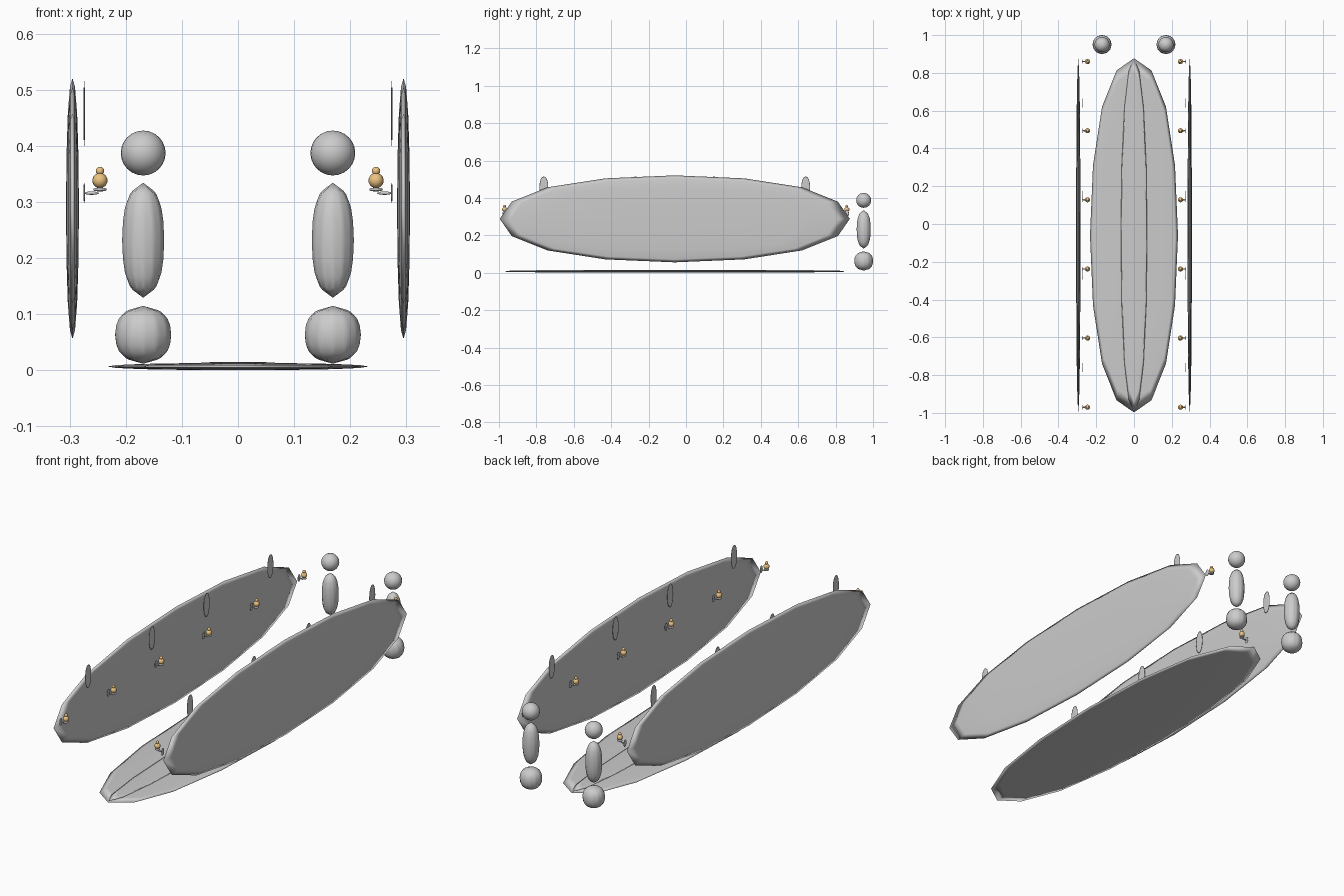
import bpy, math

if "Cube" in bpy.data.objects:
    bpy.data.objects.remove(bpy.data.objects["Cube"])

flame_mat = bpy.data.materials.new("flame_orange")
flame_mat.diffuse_color = (0.85, 0.55, 0.22, 1)
flame_mat.use_nodes = True
flame_mat.node_tree.nodes["Principled BSDF"].inputs["Base Color"].default_value = flame_mat.diffuse_color


def soften(name, size):
    """Subdivide the active primitive, then stretch it to an exact overall size."""
    ob = bpy.context.object
    ob.name = name
    sub = ob.modifiers.new("Subdivision", 'SUBSURF')
    sub.levels = sub.render_levels = 2
    bpy.ops.object.convert(target='MESH')
    ob = bpy.context.object
    cos = [v.co for v in ob.data.vertices]
    ob.scale = [size[k] / (max(c[k] for c in cos) - min(c[k] for c in cos)) for k in range(3)]
    bpy.ops.object.transform_apply(location=False, rotation=False, scale=True)
    bpy.ops.object.shade_smooth()


def soft_box(name, loc, size):
    bpy.ops.mesh.primitive_cube_add(size=1, location=loc)
    soften(name, size)


def soft_cylinder(name, loc, r, h, sides=12):
    bpy.ops.mesh.primitive_cylinder_add(vertices=sides, radius=0.5, depth=1, location=loc)
    soften(name, (2 * r, 2 * r, h))


def ball(name, loc, r, segs=24, rings=12, mat=None):
    bpy.ops.mesh.primitive_uv_sphere_add(segments=segs, ring_count=rings, radius=r, location=loc)
    ob = bpy.context.object
    ob.name = name
    if mat:
        ob.data.materials.append(mat)
    bpy.ops.object.shade_smooth()


MID = -0.06  # middle of the corridor along y

# Floor and carpet runner
soft_box("floor", (0, MID, 0.0065), (0.466, 1.875, 0.013))
soft_box("carpet", (0, MID, 0.0125), (0.14, 1.87, 0.0045))

for side, s in (("left", -1), ("right", 1)):
    # Wall
    soft_box(f"{side}_wall", (s * 0.295, MID, 0.288), (0.023, 1.872, 0.465))

    # Hanging banners
    for i, dy in enumerate((-0.70, -0.21, 0.21, 0.70)):
        soft_box(f"{side}_banner_{i}", (s * 0.274, MID + dy, 0.457), (0.003, 0.047, 0.116))

    # Wall torches
    for i in range(6):
        y = -0.97 + i * 0.366
        soft_box(f"{side}_torch_plate_{i}", (s * 0.274, y, 0.316), (0.003, 0.022, 0.036))
        soft_box(f"{side}_torch_arm_{i}", (s * 0.261, y, 0.3155), (0.026, 0.007, 0.006))
        soft_cylinder(f"{side}_torch_cup_{i}", (s * 0.246, y, 0.322), 0.012, 0.007, 8)
        ball(f"{side}_flame_{i}", (s * 0.246, y, 0.338), 0.0135, 16, 10, flame_mat)
        ball(f"{side}_flame_tip_{i}", (s * 0.246, y, 0.355), 0.0075, 12, 8, flame_mat)

    # Guardian statue at the far end
    x, y = s * 0.169, 0.95
    soft_cylinder(f"{side}_statue_base", (x, y, 0.063), 0.05, 0.103)
    soft_cylinder(f"{side}_statue_body", (x, y, 0.2315), 0.0375, 0.205)
    ball(f"{side}_statue_head", (x, y, 0.387), 0.04)
